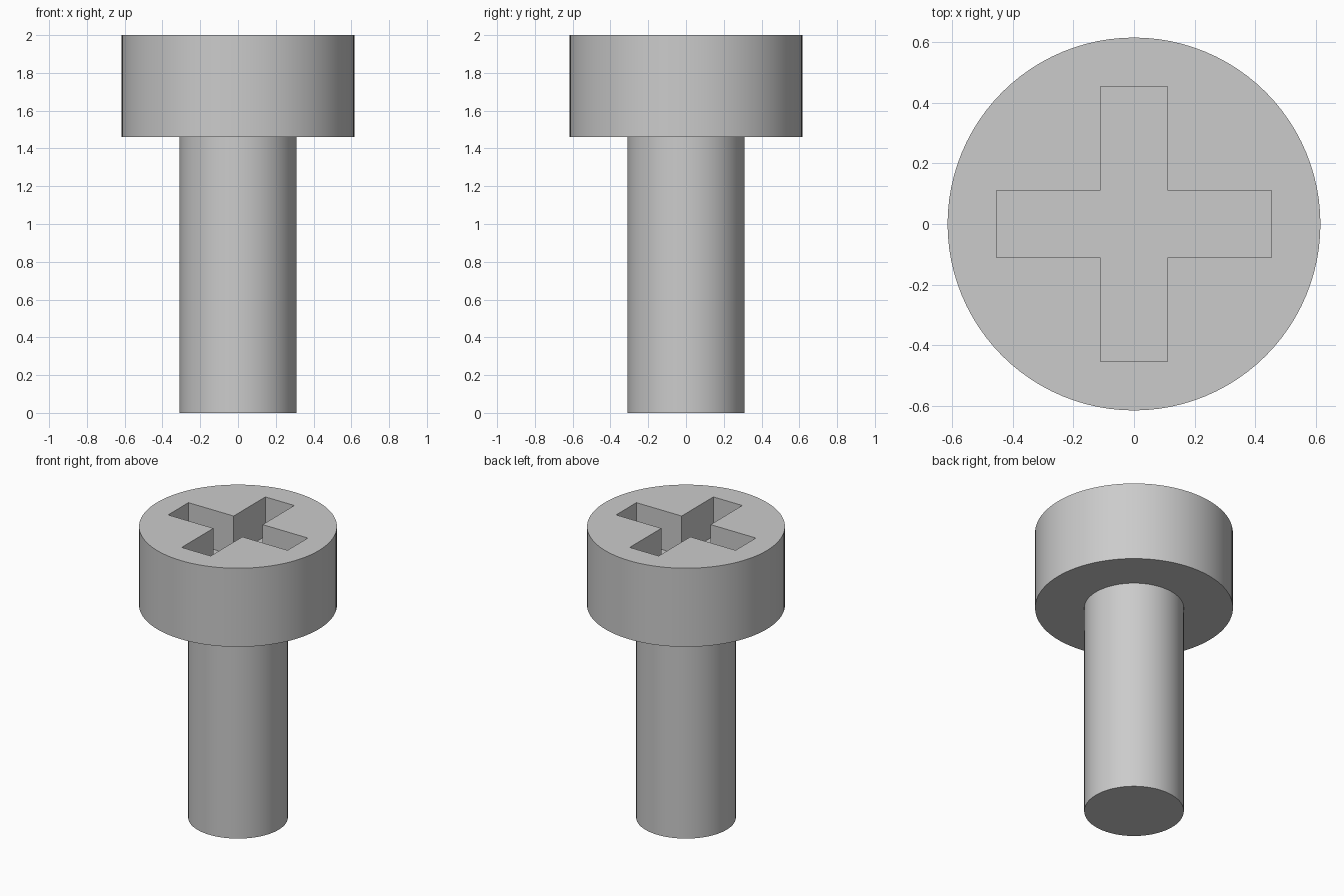
import bpy
import bmesh
import math

default = bpy.data.objects.get("Cube")
if default:
    bpy.data.objects.remove(default, do_unlink=True)

HEAD_RADIUS, SHAFT_RADIUS = 0.616, 0.31
HEAD_BASE, TOP = 1.46, 2.0
SLOT_HALF_LENGTH, SLOT_HALF_WIDTH, SLOT_DEPTH = 0.454, 0.11, 0.27

# Plain grey metal
steel = bpy.data.materials.new("grey steel")
steel.use_nodes = True
grey = (0.6, 0.6, 0.6, 1)
steel.diffuse_color = grey
steel.node_tree.nodes["Principled BSDF"].inputs["Base Color"].default_value = grey


def prism(name, outline, bottom, top):
    """Extrude a flat outline between two heights."""
    bm = bmesh.new()
    base = bm.faces.new([bm.verts.new((x, y, bottom)) for x, y in outline])
    extruded = bmesh.ops.extrude_face_region(bm, geom=[base], use_keep_orig=True)
    verts = [v for v in extruded["geom"] if isinstance(v, bmesh.types.BMVert)]
    bmesh.ops.translate(bm, verts=verts, vec=(0, 0, top - bottom))
    bmesh.ops.recalc_face_normals(bm, faces=bm.faces)
    mesh = bpy.data.meshes.new(name)
    bm.to_mesh(mesh)
    bm.free()
    mesh.materials.append(steel)
    obj = bpy.data.objects.new(name, mesh)
    bpy.context.collection.objects.link(obj)
    return obj


def circle(radius, sides=96):
    angles = [2 * math.pi * i / sides for i in range(sides)]
    return [(radius * math.cos(a), radius * math.sin(a)) for a in angles]


def cross(length, width):
    """One arm's three corners, turned through four quarters."""
    points = []
    for quarter in range(4):
        c, s = ((1, 0), (0, 1), (-1, 0), (0, -1))[quarter]
        for x, y in ((length, -width), (length, width), (width, width)):
            points.append((x * c - y * s, x * s + y * c))
    return points


# Shaft and head
shaft = prism("shaft", circle(SHAFT_RADIUS), 0, HEAD_BASE)
head = prism("head", circle(HEAD_RADIUS), HEAD_BASE, TOP)

# Cross-shaped driver recess cut into the head
cutter = prism("recess_cutter", cross(SLOT_HALF_LENGTH, SLOT_HALF_WIDTH),
               TOP - SLOT_DEPTH, TOP + SLOT_DEPTH)
cutter.hide_render = True
recess = head.modifiers.new("recess", "BOOLEAN")
recess.operation = "DIFFERENCE"
recess.solver = "EXACT"
recess.object = cutter
bpy.ops.object.select_all(action="DESELECT")
bpy.context.view_layer.objects.active = head
head.select_set(True)
bpy.ops.object.modifier_apply(modifier=recess.name)
bpy.data.objects.remove(cutter, do_unlink=True)

# Smooth round walls with crisp rims
shaft.select_set(True)
bpy.ops.object.shade_smooth_by_angle(angle=math.radians(30))
